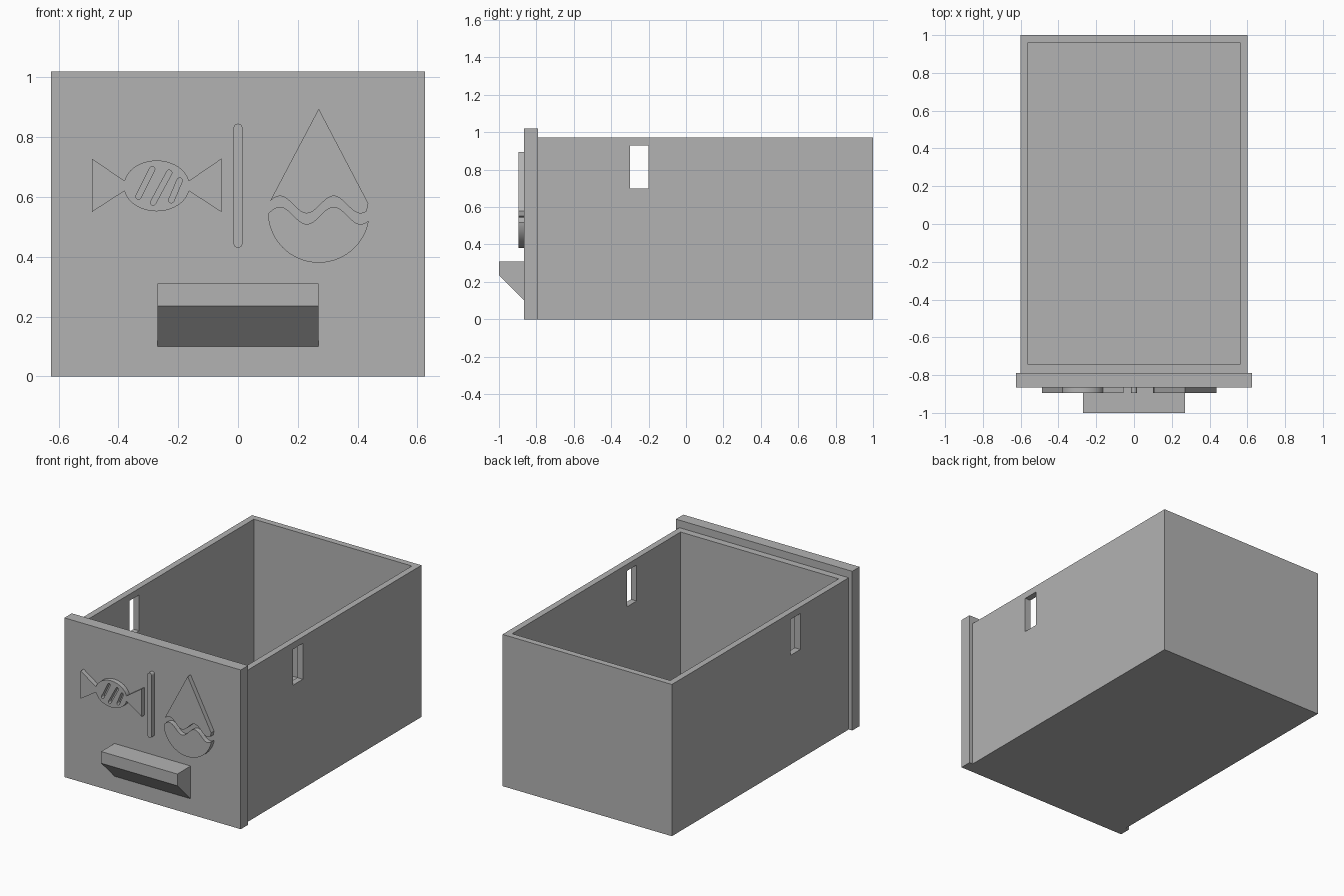
import bpy
import bmesh
from math import sin, cos, pi, radians, atan2
from mathutils import Vector

default = bpy.data.objects.get("Cube")
if default:
    bpy.data.objects.remove(default)

GREY = 0.45
grey = bpy.data.materials.new("plain grey")
grey.use_nodes = True
grey.diffuse_color = (GREY, GREY, GREY, 1)
grey.node_tree.nodes["Principled BSDF"].inputs["Base Color"].default_value = (GREY, GREY, GREY, 1)

PLATE_FRONT = -0.865
RELIEF_FRONT = -0.895


def prism(name, points, offset):
    """Extrude a closed outline of 3D points along an offset."""
    bm = bmesh.new()
    face = bm.faces.new([bm.verts.new(p) for p in points])
    ext = bmesh.ops.extrude_face_region(bm, geom=[face])
    moved = [v for v in ext["geom"] if isinstance(v, bmesh.types.BMVert)]
    bmesh.ops.translate(bm, verts=moved, vec=Vector(offset))
    bmesh.ops.recalc_face_normals(bm, faces=bm.faces)
    mesh = bpy.data.meshes.new(name)
    bm.to_mesh(mesh)
    bm.free()
    mesh.materials.append(grey)
    obj = bpy.data.objects.new(name, mesh)
    bpy.context.collection.objects.link(obj)
    return obj


def box(name, x, y, z):
    base = [(x[0], y[0], z[0]), (x[1], y[0], z[0]), (x[1], y[1], z[0]), (x[0], y[1], z[0])]
    return prism(name, base, (0, 0, z[1] - z[0]))


def relief(name, outline, front=RELIEF_FRONT, back=PLATE_FRONT):
    return prism(name, [(x, front, z) for x, z in outline], (0, back - front, 0))


def cut(target, cutter):
    mod = target.modifiers.new("cut_" + cutter.name, 'BOOLEAN')
    mod.operation = 'DIFFERENCE'
    mod.solver = 'EXACT'
    mod.object = cutter
    bpy.context.view_layer.objects.active = target
    bpy.ops.object.modifier_apply(modifier=mod.name)
    bpy.data.objects.remove(cutter)


def smooth(obj):
    bpy.ops.object.select_all(action='DESELECT')
    obj.select_set(True)
    bpy.context.view_layer.objects.active = obj
    bpy.ops.object.shade_smooth_by_angle(angle=radians(30))


def arc(cx, cz, rx, rz, start, end, steps=24):
    angles = [start + (end - start) * i / steps for i in range(steps + 1)]
    return [(cx + rx * cos(a), cz + rz * sin(a)) for a in angles]


# Open drawer body with a through slot in both side walls
body = box("drawer_body", (-0.60, 0.60), (-0.79, 1.0), (0, 0.972))
cut(body, box("cavity", (-0.56, 0.56), (-0.745, 0.96), (0.04, 1.2)))
cut(body, box("side_slots", (-0.8, 0.8), (-0.30, -0.20), (0.70, 0.93)))

# Front panel and wedge handle
box("front_panel", (-0.625, 0.625), (PLATE_FRONT, -0.79), (0, 1.02))
handle_side = [(PLATE_FRONT, 0.31), (-1.0, 0.31), (-1.0, 0.235), (PLATE_FRONT, 0.10)]
prism("handle", [(-0.27, y, z) for y, z in handle_side], (0.54, 0, 0))

# Wrapped sweet: oval with two flared ends
cx, cz, pinch = -0.272, 0.637, 0.2
outline = arc(cx, cz, 0.11, 0.085, pinch, pi - pinch)
outline += [(-0.488, 0.728), (-0.488, 0.55)]
outline += arc(cx, cz, 0.11, 0.085, pi + pinch, 2 * pi - pinch)
outline += [(-0.056, 0.55), (-0.056, 0.728)]
sweet = relief("sweet_relief", outline)

# Slanted stripes cut through the sweet
for i, (x0, z0, x1, z1) in enumerate([(-0.333, 0.601, -0.287, 0.693),
                                      (-0.284, 0.581, -0.230, 0.681),
                                      (-0.223, 0.589, -0.195, 0.655)]):
    a = atan2(z1 - z0, x1 - x0)
    stripe = arc(x1, z1, 0.009, 0.009, a - pi / 2, a + pi / 2, 8)
    stripe += arc(x0, z0, 0.009, 0.009, a + pi / 2, a + 3 * pi / 2, 8)
    cut(sweet, relief("stripe_%d" % i, stripe, RELIEF_FRONT - 0.05, PLATE_FRONT + 0.05))
smooth(sweet)

# Rounded divider bar
bar = arc(0, 0.83, 0.015, 0.015, 0, pi, 12) + arc(0, 0.445, 0.015, 0.015, pi, 2 * pi, 12)
smooth(relief("divider_bar", bar))


# Droplet split by a wavy gap
def wave(x0, x1, level, steps=40):
    xs = [x0 + (x1 - x0) * i / steps for i in range(steps + 1)]
    return [(x, level + 0.029 * cos(2 * pi * (x - 0.14) / 0.18)) for x in xs]


smooth(relief("droplet_top", [(0.27, 0.895)] + wave(0.107, 0.430, 0.574) + [(0.436, 0.578)]))
bowl = wave(0.102, 0.437, 0.538)
bowl += arc(0.27, 0.55, 0.17, 0.17, -0.17, -pi + 0.04, 32)[1:-1]
smooth(relief("droplet_bottom", bowl))
